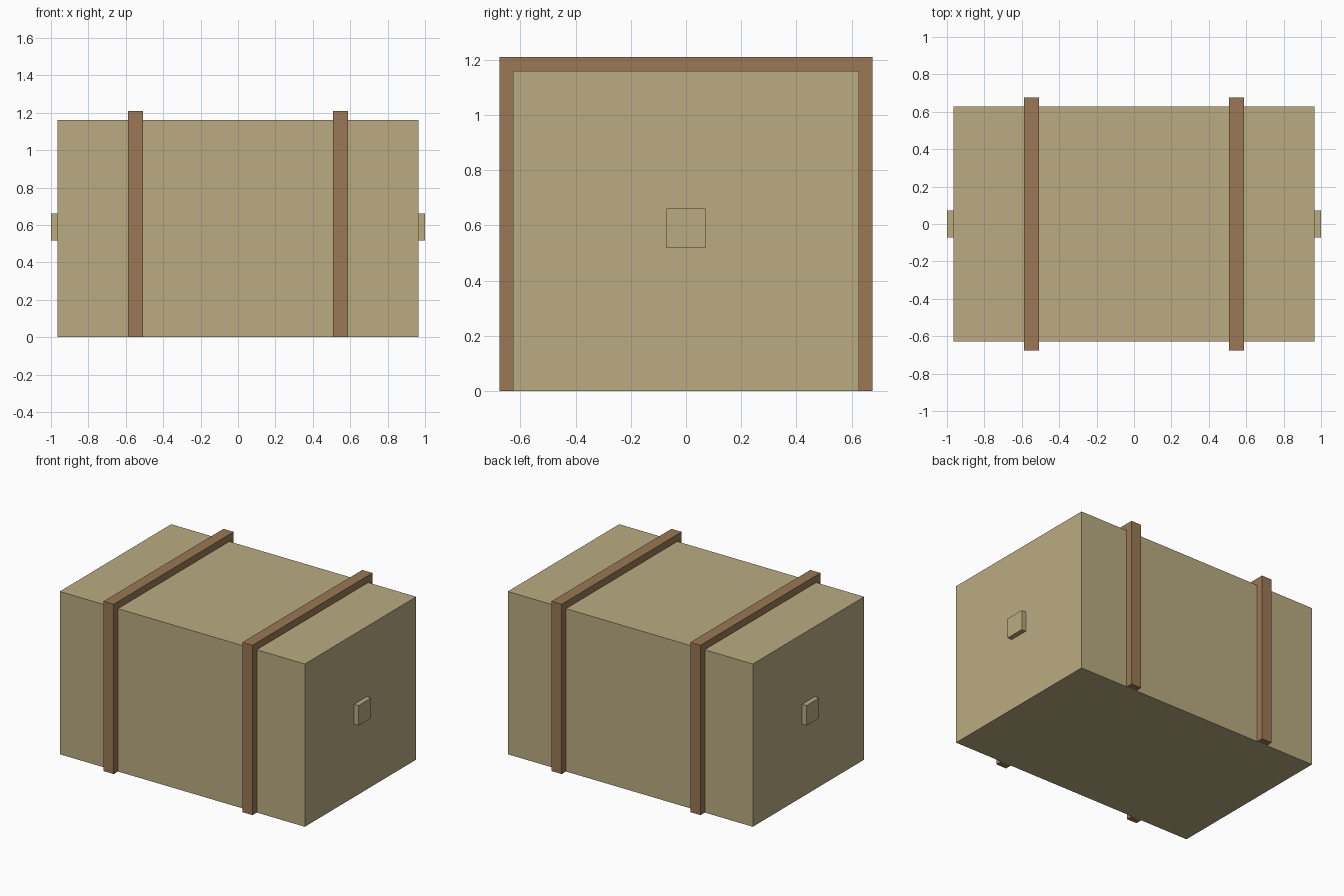
import bpy, bmesh

if "Cube" in bpy.data.objects:
    bpy.data.objects.remove(bpy.data.objects["Cube"])


def material(name, color):
    m = bpy.data.materials.new(name)
    m.diffuse_color = (*color, 1)
    m.use_nodes = True
    m.node_tree.nodes["Principled BSDF"].inputs["Base Color"].default_value = m.diffuse_color
    return m


def add_object(name, bm, mat):
    bmesh.ops.recalc_face_normals(bm, faces=bm.faces)
    mesh = bpy.data.meshes.new(name)
    bm.to_mesh(mesh)
    bm.free()
    mesh.materials.append(mat)
    obj = bpy.data.objects.new(name, mesh)
    bpy.context.collection.objects.link(obj)
    return obj


def box(name, lo, hi, mat):
    bm = bmesh.new()
    bmesh.ops.create_cube(bm, size=1)
    for v in bm.verts:
        v.co = [(a + b) / 2 + c * (b - a) for a, b, c in zip(lo, hi, v.co)]
    return add_object(name, bm, mat)


def strap(name, x, width, mat):
    # U-shaped profile in the YZ plane, extruded along x
    profile = [(-OUT_Y, 0), (-OUT_Y, OUT_Z), (OUT_Y, OUT_Z), (OUT_Y, 0),
               (BODY_Y, 0), (BODY_Y, BODY_Z), (-BODY_Y, BODY_Z), (-BODY_Y, 0)]
    bm = bmesh.new()
    face = bm.faces.new([bm.verts.new((x - width / 2, y, z)) for y, z in profile])
    ext = bmesh.ops.extrude_face_region(bm, geom=[face], use_keep_orig=True)
    verts = [g for g in ext["geom"] if isinstance(g, bmesh.types.BMVert)]
    bmesh.ops.translate(bm, vec=(width, 0, 0), verts=verts)
    return add_object(name, bm, mat)


BODY_X, BODY_Y, BODY_Z = 0.966, 0.627, 1.16
OUT_Y, OUT_Z = 0.675, 1.21

tan = material("tan", (0.49, 0.407, 0.223))
brown = material("brown", (0.32, 0.19, 0.091))

# Crate body
box("crate_body", (-BODY_X, -BODY_Y, 0), (BODY_X, BODY_Y, BODY_Z), tan)

# Straps and end handles, one per side
for side, s in (("left", -1), ("right", 1)):
    strap(f"{side}_strap", s * 0.547, 0.08, brown)
    x0, x1 = sorted((s * (BODY_X - 0.03), s * 1.0))
    box(f"{side}_handle", (x0, -0.071, 0.518), (x1, 0.071, 0.661), tan)
